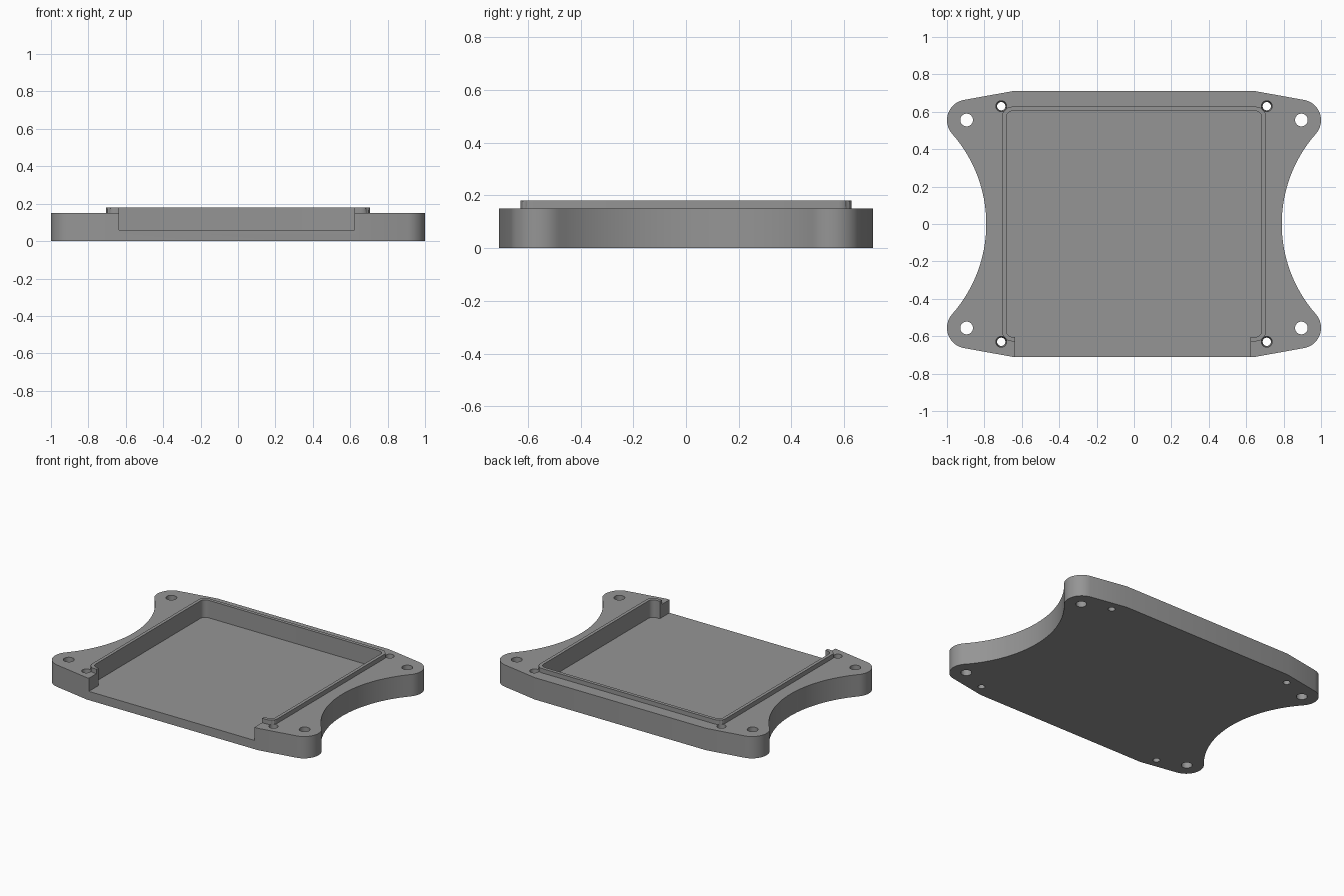
import bpy, bmesh, math

if "Cube" in bpy.data.objects:
    bpy.data.objects.remove(bpy.data.objects["Cube"])

grey = bpy.data.materials.new("mid_grey")
grey.diffuse_color = (0.30, 0.30, 0.30, 1)
grey.use_nodes = True
grey.node_tree.nodes["Principled BSDF"].inputs["Base Color"].default_value = grey.diffuse_color


def arc(cx, cy, r, a0, a1, n):
    """Points along an arc, angles in degrees."""
    angles = [math.radians(a0 + (a1 - a0) * i / n) for i in range(n + 1)]
    return [(cx + r * math.cos(a), cy + r * math.sin(a)) for a in angles]


def prism(name, outline, z0, z1, scale_low=None):
    """Extrude an outline from z0 to z1."""
    bm = bmesh.new()
    face = bm.faces.new([bm.verts.new((x, y, z0)) for x, y in outline])
    top = bmesh.ops.extrude_face_region(bm, geom=[face])["geom"]
    bmesh.ops.translate(bm, vec=(0, 0, z1 - z0),
                        verts=[v for v in top if isinstance(v, bmesh.types.BMVert)])
    bmesh.ops.recalc_face_normals(bm, faces=bm.faces)
    mesh = bpy.data.meshes.new(name)
    bm.to_mesh(mesh)
    bm.free()
    mesh.materials.append(grey)
    obj = bpy.data.objects.new(name, mesh)
    bpy.context.collection.objects.link(obj)
    return obj


def cone(name, x, y, z0, z1, r0, r1):
    """Round hole cutter with a radius for each end."""
    bpy.ops.mesh.primitive_cone_add(vertices=32, radius1=r0, radius2=r1, depth=z1 - z0,
                                    location=(x, y, (z0 + z1) / 2))
    obj = bpy.context.object
    obj.name = name
    obj.data.materials.append(grey)
    return obj


def rounded_rect(hx, hy, r, n=8):
    pts = []
    for sx, sy, a in ((1, 1, 0), (-1, 1, 90), (-1, -1, 180), (1, -1, 270)):
        pts += arc(sx * (hx - r), sy * (hy - r), r, a, a + 90, n)
    return pts


def cut(obj, cutters):
    bpy.context.view_layer.objects.active = obj
    for c in cutters:
        mod = obj.modifiers.new("cut", 'BOOLEAN')
        mod.operation, mod.solver, mod.object = 'DIFFERENCE', 'EXACT', c
        bpy.ops.object.modifier_apply(modifier=mod.name)


# Plate outline: one quarter (side waist, rounded ear, sloped shoulder), mirrored twice
EAR_X, EAR_Y, EAR_R, WAIST = 0.89, 0.555, 0.11, 0.79
waist_r = ((WAIST - EAR_X) ** 2 + EAR_Y ** 2 - EAR_R ** 2) / (2 * (EAR_R - WAIST + EAR_X))
waist_x = WAIST + waist_r
tangent = math.degrees(math.atan2(EAR_Y, waist_x - EAR_X))
quarter = arc(waist_x, 0, waist_r, 180, 180 - tangent, 16)
quarter += arc(EAR_X, EAR_Y, EAR_R, -tangent, 79.8, 16)[1:] + [(0.65, 0.71)]
right = [(x, -y) for x, y in reversed(quarter[1:])] + quarter
outline = right + [(-x, y) for x, y in reversed(right)]
plate = prism("base_plate", outline, 0, 0.15)

# Raised lip around the pocket
lip = prism("raised_lip", rounded_rect(0.705, 0.627, 0.05), 0.15, 0.18)

# Pocket with an open front
inner = rounded_rect(0.683, 0.604, 0.035)
front_gap = [(-0.635, -0.604), (-0.635, -0.9), (0.622, -0.9), (0.622, -0.604)]
half = len(inner) * 3 // 4
pocket = prism("pocket_cutter", inner[:half] + front_gap + inner[half:], 0.06, 0.4)

# Mounting holes in the ears, and small tapered screw holes beside the lip
cutters = [pocket]
for sx in (-1, 1):
    for sy in (-1, 1):
        cutters.append(cone("ear_hole_cutter", sx * 0.895, sy * 0.556, -0.1, 0.4, 0.034, 0.034))
        cutters.append(cone("screw_hole_cutter", sx * 0.71, sy * 0.63, -0.05, 0.15 + 0.05,
                            0.020, 0.031))
cut(plate, cutters)
cut(lip, [pocket] + [c for c in cutters if c.name.startswith("screw")])

for c in cutters:
    bpy.data.objects.remove(c)

# Smooth curved walls, sharp edges elsewhere
bpy.ops.object.select_all(action='DESELECT')
for obj in (plate, lip):
    obj.select_set(True)
bpy.context.view_layer.objects.active = plate
bpy.ops.object.shade_smooth_by_angle(angle=math.radians(30))
